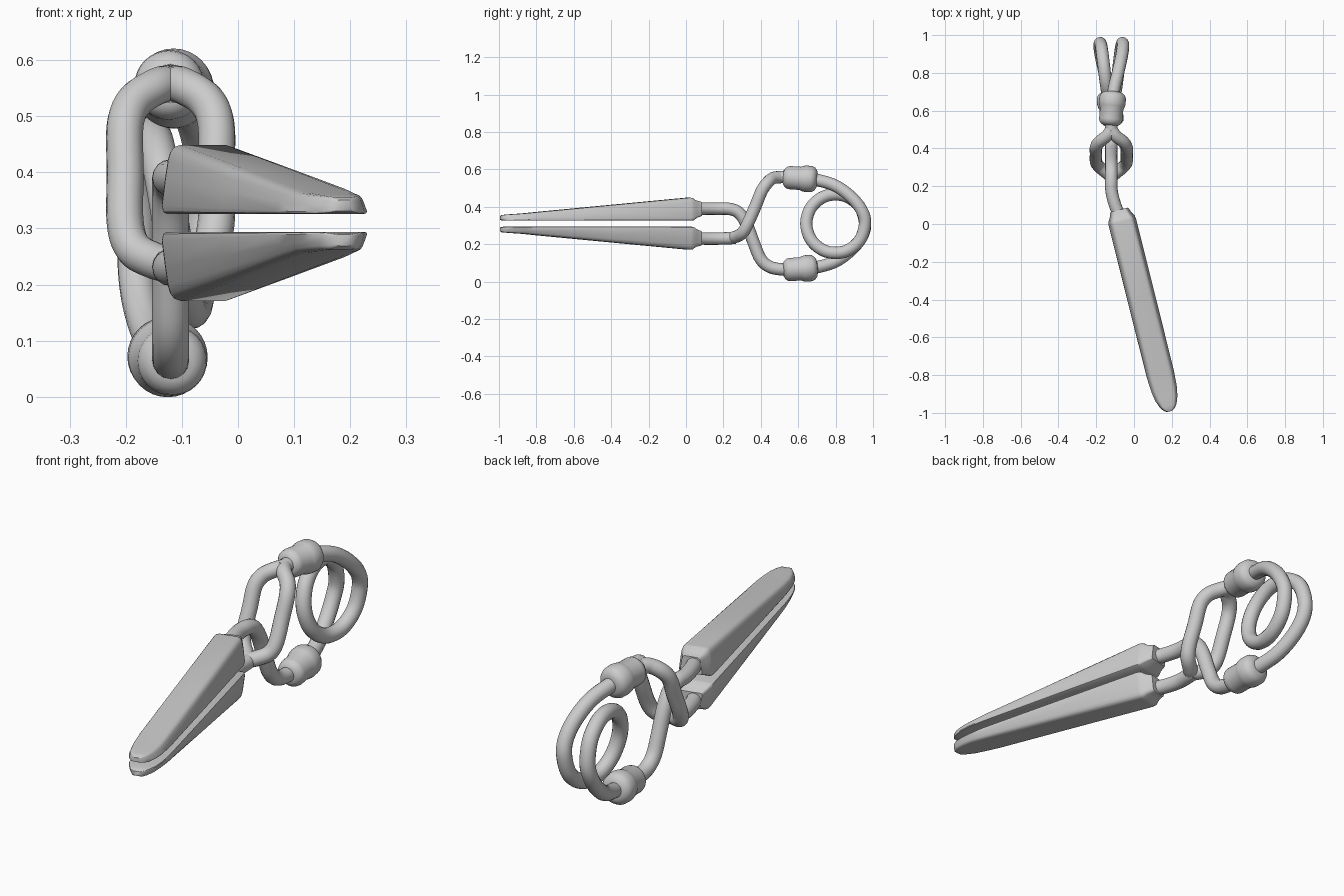
import bpy, bmesh, math
from mathutils import Vector

if "Cube" in bpy.data.objects:
    bpy.data.objects.remove(bpy.data.objects["Cube"])

CX, CZ = -0.12, 0.31      # axis of the clip
R = 0.033                 # wire radius


def catmull(pts, n=6):
    p = [Vector(q) for q in pts]
    p = [2 * p[0] - p[1]] + p + [2 * p[-1] - p[-2]]
    out = []
    for i in range(1, len(p) - 2):
        a, b, c, d = p[i - 1:i + 3]
        for k in range(n):
            t = k / n
            out.append(0.5 * (2 * b + (c - a) * t + (2 * a - 5 * b + 4 * c - d) * t * t
                              + (3 * b - a - 3 * c + d) * t ** 3))
    return out + [p[-2]]


def wire(name, pts, r=R):
    cu = bpy.data.curves.new(name, 'CURVE')
    cu.dimensions = '3D'
    cu.bevel_depth = r
    cu.bevel_resolution = 6
    cu.use_fill_caps = True
    path = catmull(pts)
    sp = cu.splines.new('POLY')
    sp.points.add(len(path) - 1)
    for q, v in zip(sp.points, path):
        q.co = (*v, 1)
    ob = bpy.data.objects.new(name, cu)
    bpy.context.collection.objects.link(ob)
    bpy.ops.object.select_all(action='DESELECT')
    ob.select_set(True)
    bpy.context.view_layer.objects.active = ob
    bpy.ops.object.convert(target='MESH')
    bpy.ops.object.shade_smooth_by_angle(angle=math.radians(50))


def loft(name, rings, angle=40):
    bm = bmesh.new()
    vs = [[bm.verts.new(v) for v in ring] for ring in rings]
    n = len(vs[0])
    for a, b in zip(vs, vs[1:]):
        for i in range(n):
            bm.faces.new((a[i], a[(i + 1) % n], b[(i + 1) % n], b[i]))
    bm.faces.new(vs[0])
    bm.faces.new(vs[-1])
    bmesh.ops.recalc_face_normals(bm, faces=bm.faces)
    me = bpy.data.meshes.new(name)
    bm.to_mesh(me)
    bm.free()
    ob = bpy.data.objects.new(name, me)
    bpy.context.collection.objects.link(ob)
    bpy.ops.object.select_all(action='DESELECT')
    ob.select_set(True)
    bpy.context.view_layer.objects.active = ob
    bpy.ops.object.shade_smooth_by_angle(angle=math.radians(angle))


def flip_z(p):
    return (p[0], p[1], 2 * CZ - p[2])


def half_turn(p):
    return (2 * CX - p[0], p[1], 2 * CZ - p[2])


# Jaws: rounded trapezoid section lofted along a slanted axis
half = [(0.9, 0), (0.97, 0.03), (1, 0.12), (0.92, 0.5), (0.85, 0.78),
        (0.79, 0.9), (0.7, 0.97), (0.55, 1)]
section = half + [(-u, v) for u, v in reversed(half)]
# distance along axis, half width, height, lift
stations = [(0, .048, .075, .026), (.012, .053, .083, .021), (.03, .06, .093, .015),
            (.05, .072, .119, .002), (.065, .075, .123, 0), (.5, .075, .083, 0),
            (.9, .074, .046, 0), (.98, .069, .038, 0), (1.03, .060, .035, 0),
            (1.07, .045, .032, 0), (1.09, .030, .028, .002), (1.1, .014, .020, .005)]
back = Vector((-0.078, 0.075))
along = Vector((0.25, -1)).normalized()
side = Vector((-along.y, along.x))
rings = []
for s, w, h, lift in stations:
    c = back + along * s
    rings.append([(*(c + side * u * w), 0.326 + lift + v * h) for u, v in section])
loft("upper_jaw", rings)
loft("lower_jaw", [[flip_z(p) for p in r] for r in rings])

# Single arm: upper jaw down to lower collar
stem = [(-.075, .04, .388), (-.10, .10, .39), (-.118, .17, .39), (CX, .235, .388)]
wire("single_arm", stem + [(CX, .285, .366), (CX, .325, .305), (CX, .365, .20), (CX, .40, .12),
                           (CX, .45, .078), (CX, .52, .065), (-.12, .60, .068)])

# Split arm: lower jaw up to upper collar through a two-strand link
wire("split_arm_stem", [flip_z(p) for p in stem] + [(CX, .265, .235)])
for name, sx in (("split_strand_left", -1), ("split_strand_right", 1)):
    wire(name, [(CX + sx * dx, y, z) for dx, y, z in
                [(0, .25, .235), (.03, .275, .243), (.066, .305, .264), (.081, .33, .31),
                 (.081, .37, .40), (.081, .405, .485), (.063, .435, .528), (.025, .465, .553),
                 (0, .50, .559)]])
wire("split_arm_end", [(CX, .475, .556), (CX, .53, .560), (CX, .60, .556)])

# Coil spring: half path, then turned half a revolution about the long axis
coil = [(-.12, .60, .555), (-.108, .70, .543), (-.085, .80, .512), (-.066, .885, .45),
        (-.058, .94, .38), (-.062, .957, .31)]
for i in range(1, 6):
    a = math.radians(-36 * i)
    coil.append((-.062 - .056 * (i / 5) ** 1.3, .80 + .157 * math.cos(a), CZ + .157 * math.sin(a)))
coil[-1] = (CX, .643, CZ)
wire("coil_spring", coil + [half_turn(p) for p in reversed(coil[:-1])])

# Stepped collars on both wire joints
profile = [(-.09, .034), (-.083, .048), (-.07, .059), (-.055, .062), (0, .062), (.015, .068),
           (.03, .071), (.062, .070), (.078, .062), (.088, .048), (.092, .034)]
axis = Vector((.09, 1, -.07)).normalized()
u = axis.cross(Vector((0, 0, 1))).normalized()
v = u.cross(axis)
mid = Vector((-.118, .61, .552))
rings = []
for t, r in profile:
    rings.append([mid + axis * t + r * (u * math.cos(k * math.tau / 32) + v * math.sin(k * math.tau / 32))
                  for k in range(32)])
loft("upper_collar", rings, 60)
loft("lower_collar", [[half_turn(p) for p in r] for r in rings], 60)
